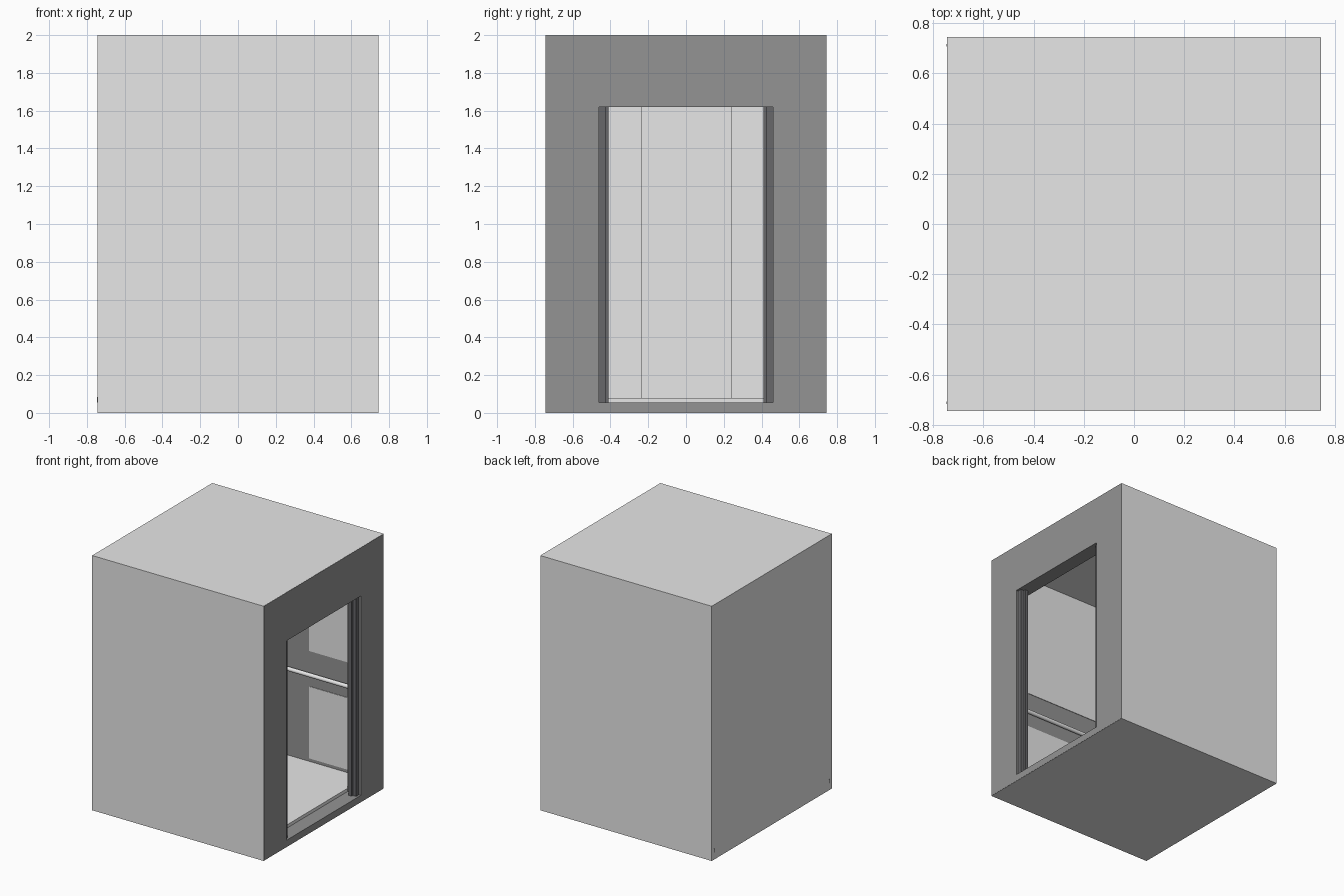
import bpy, bmesh, math
from mathutils import Matrix, Vector

if "Cube" in bpy.data.objects:
    bpy.data.objects.remove(bpy.data.objects["Cube"])


def material(name, rgb):
    m = bpy.data.materials.new(name)
    m.diffuse_color = (*rgb, 1)
    m.use_nodes = True
    m.node_tree.nodes["Principled BSDF"].inputs["Base Color"].default_value = m.diffuse_color
    return m


LIGHT = material("light_grey", (0.8, 0.8, 0.8))
DARK = material("mid_grey", (0.295, 0.295, 0.295))
DOOR = material("dark_door_grey", (0.135, 0.135, 0.142))


def finish(name, bm, mat):
    me = bpy.data.meshes.new(name)
    bm.to_mesh(me)
    bm.free()
    me.materials.append(mat)
    ob = bpy.data.objects.new(name, me)
    bpy.context.collection.objects.link(ob)
    return ob


def box(name, x, y, z, mat):
    """Box from (min, max) ranges."""
    bm = bmesh.new()
    size = Vector((x[1] - x[0], y[1] - y[0], z[1] - z[0]))
    mid = Vector((sum(x) / 2, sum(y) / 2, sum(z) / 2))
    bmesh.ops.create_cube(bm, size=1, matrix=Matrix.Translation(mid) @ Matrix.Diagonal((*size, 1)))
    return finish(name, bm, mat)


def span(side, a, b):
    """Range mirrored to the chosen y side."""
    return (min(side * a, side * b), max(side * a, side * b))


H = 0.745        # half width
E = 0.744        # light shell stops just behind the dark front
IN = 0.68        # inner wall
FX = 0.63        # inside of the door wall
OPEN = 0.46      # half opening

# Outer shell
box("floor_base", (-H, E), (-H, H), (0, 0.05), LIGHT)
box("cabin_floor", (-H, FX), (-IN, IN), (0.05, 0.08), LIGHT)
box("roof", (-H, E), (-H, H), (1.92, 2), LIGHT)
box("back_wall", (-H, -IN), (-H, H), (0.05, 1.92), LIGHT)

# Door wall
box("door_sill", (FX, H), (-E, E), (0.001, 0.055), DARK)
box("door_lintel", (FX, H), (-E, E), (1.62, 1.999), DARK)

# Back wall centre panel
box("back_centre_panel", (-IN, -0.672), (-0.235, 0.24), (0.08, 1.92), LIGHT)

for side in (-1, 1):
    box("side_wall", (-IN, E), span(side, IN, H), (0.05, 1.92), LIGHT)
    box("door_wall_side", (FX, H), span(side, OPEN, E), (0.055, 1.62), DARK)
    # Stepped sliding door leaves in the opening
    box("inner_door_leaf", (0.672, 0.70), span(side, 0.41, 0.461), (0.055, 1.62), DOOR)
    box("outer_door_leaf", (0.70, 0.728), span(side, 0.425, 0.461), (0.055, 1.62), DOOR)
    # Dark lining with light panels
    box("wall_lining", (-IN, FX), span(side, 0.675, IN), (0.08, 1.92), DARK)
    columns = [(-0.67, 0.62)] if side < 0 else [(-0.67, -0.2), (0.149, 0.62)]
    for col in columns:
        for rows in ((0.105, 0.67), (0.948, 1.92)):
            box("wall_panel", col, span(side, 0.671, 0.676), rows, LIGHT)
    # Skirting ends showing on the back
    box("skirting_end", (-0.747, -0.70), span(side, 0.708, 0.718), (0.055, 0.085), DARK)
    # Handrail and brackets
    bm = bmesh.new()
    bmesh.ops.create_cone(bm, cap_ends=True, segments=16, radius1=0.016, radius2=0.016, depth=1.2,
                          matrix=Matrix.Translation((-0.025, side * 0.645, 0.775)) @ Matrix.Rotation(math.pi / 2, 4, 'Y'))
    for p in bm.faces:
        p.smooth = len(p.verts) == 4
    finish("handrail", bm, LIGHT)
    for bx in (-0.55, 0.5):
        box("handrail_bracket", (bx - 0.01, bx + 0.01), span(side, 0.65, 0.68), (0.765, 0.785), LIGHT)
